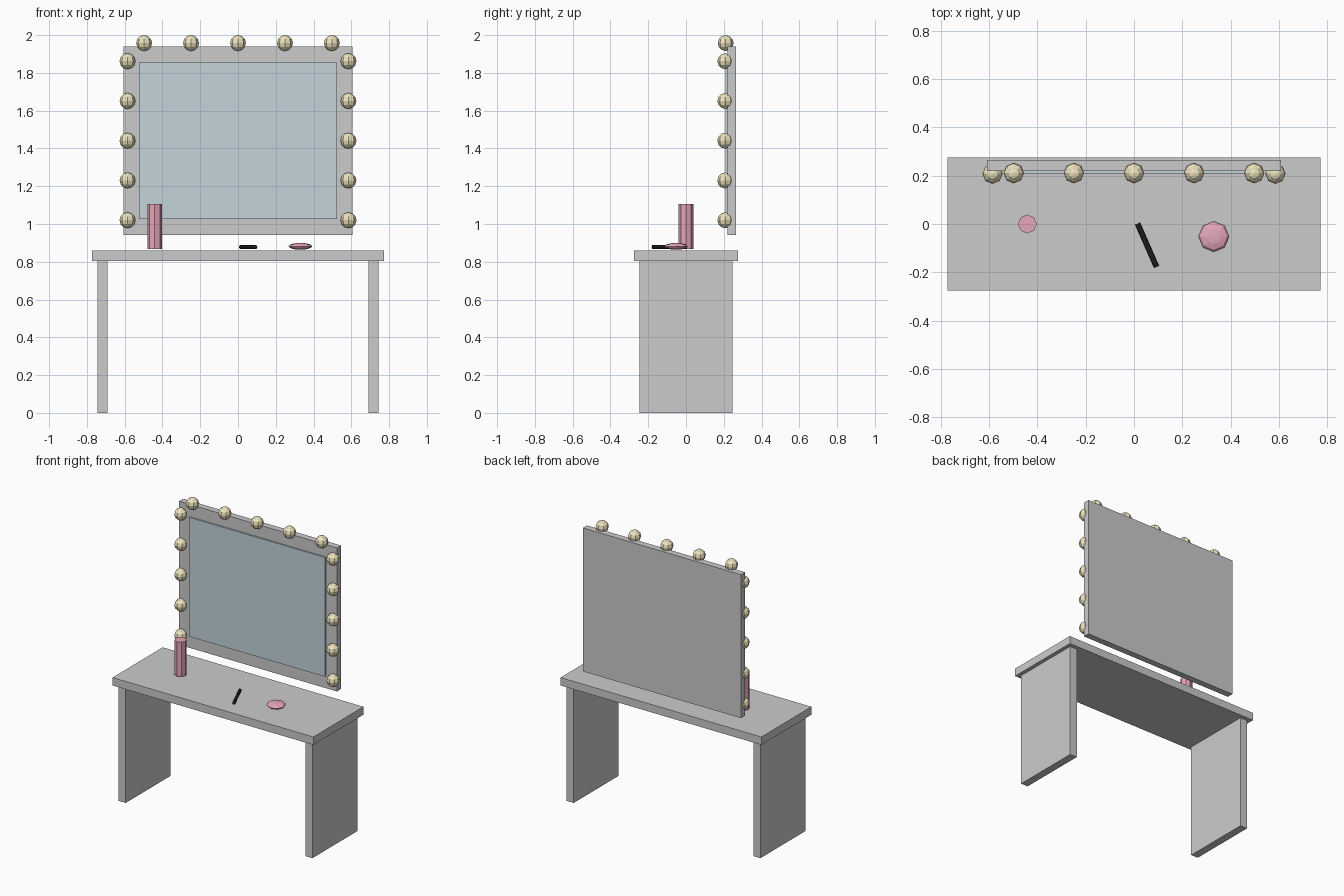
import bpy
from math import radians, pi, atan2
from mathutils import Vector

if "Cube" in bpy.data.objects:
    bpy.data.objects.remove(bpy.data.objects["Cube"])


def material(name, rgb):
    m = bpy.data.materials.new(name)
    m.diffuse_color = (*rgb, 1)
    m.use_nodes = True
    m.node_tree.nodes["Principled BSDF"].inputs["Base Color"].default_value = m.diffuse_color
    return m


warm = material("warm_bulb", (0.85, 0.77, 0.52))
blue = material("mirror_blue", (0.55, 0.66, 0.72))
pink = material("pink", (0.78, 0.38, 0.48))
black = material("black", (0.02, 0.02, 0.025))


def finish(name, mat):
    o = bpy.context.object
    o.name = name
    if mat:
        o.data.materials.append(mat)
    return o


def box(name, lo, hi, mat=None):
    lo, hi = Vector(lo), Vector(hi)
    bpy.ops.mesh.primitive_cube_add(size=1, location=(lo + hi) / 2)
    o = finish(name, mat)
    o.scale = hi - lo
    return o


def ball(name, loc, scale, mat):
    bpy.ops.mesh.primitive_uv_sphere_add(segments=8, ring_count=6, radius=1, location=loc)
    o = finish(name, mat)
    o.scale = scale
    return o


def rod(name, loc, r, length, mat, rot=(0, 0, 0), sides=8):
    bpy.ops.mesh.primitive_cylinder_add(vertices=sides, radius=r, depth=length,
                                        location=loc, rotation=rot)
    return finish(name, mat)


# Table top and the two panel legs
box("table_top", (-0.772, -0.275, 0.805), (0.772, 0.275, 0.86))
box("left_leg", (-0.745, -0.247, 0), (-0.69, 0.247, 0.805))
box("right_leg", (0.69, -0.247, 0), (0.745, 0.247, 0.805))

# Mirror board with the glass on its front
box("mirror_frame", (-0.607, 0.22, 0.943), (0.607, 0.265, 1.94))
box("mirror_glass", (-0.523, 0.209, 1.027), (0.523, 0.22, 1.855))

# Bulbs along the top and both sides
R = 0.042
for i in range(5):
    ball("top_bulb", (-0.497 + i * 0.2485, 0.21, 1.958), (R, R, R), warm)
    for x in (-0.585, 0.585):
        ball("side_bulb", (x, 0.208, 1.02 + i * 0.2105), (R, R, R), warm)
bpy.data.objects["mirror_glass"].data.materials.append(blue)

# Items on the table: bottle, pencil and compact
rod("bottle", (-0.441, 0, 0.987), 0.039, 0.24, pink)
rod("pencil", (0.054, -0.088, 0.878), 0.011, 0.195, black,
    rot=(pi / 2, 0, atan2(0.078, 0.178)))
ball("compact", (0.33, -0.052, 0.882), (0.063, 0.063, 0.018), pink)
